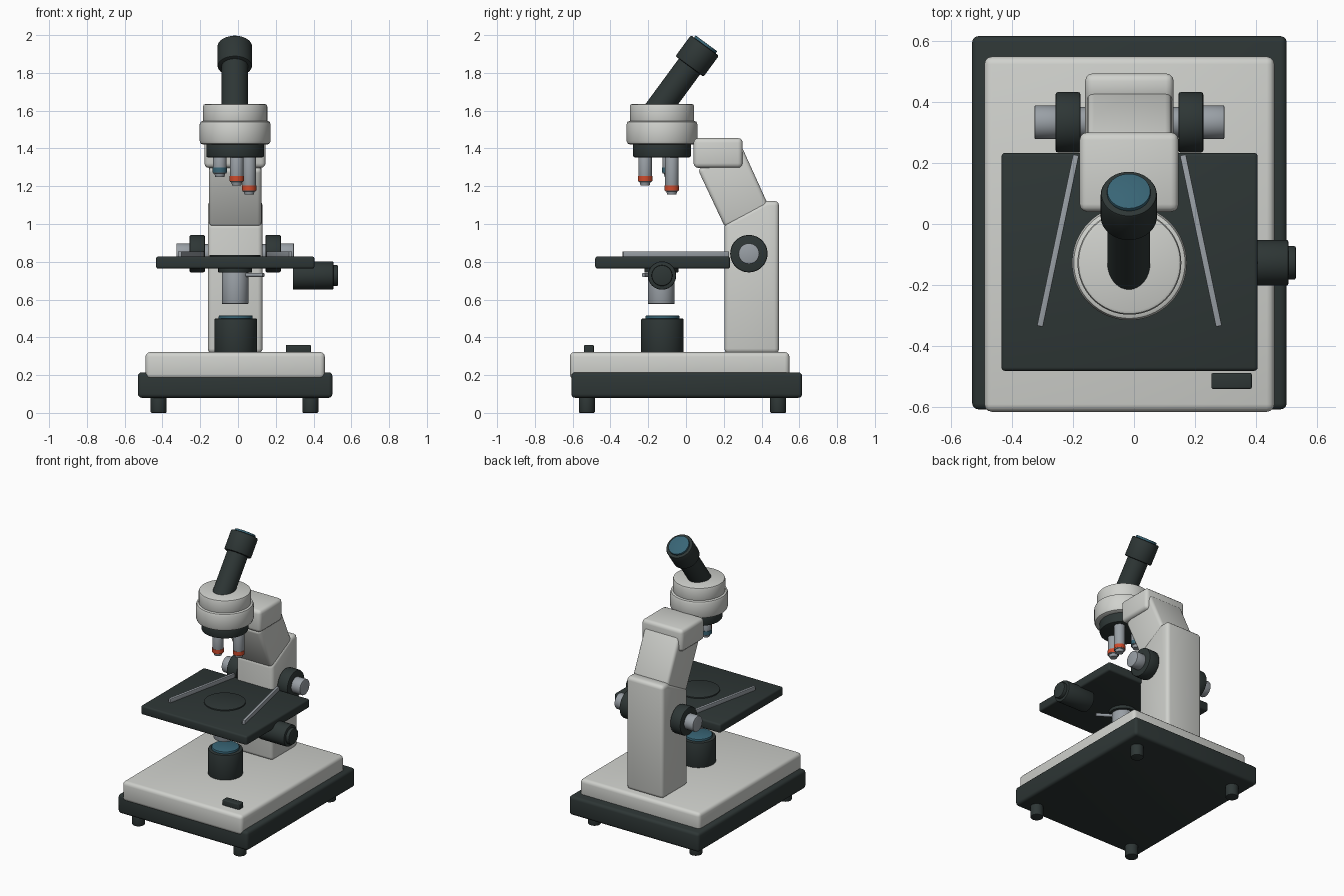
import bpy, bmesh, math
from mathutils import Vector

if "Cube" in bpy.data.objects:
    bpy.data.objects.remove(bpy.data.objects["Cube"])


def material(name, rgb):
    m = bpy.data.materials.new(name)
    m.diffuse_color = (*rgb, 1)
    m.use_nodes = True
    m.node_tree.nodes["Principled BSDF"].inputs["Base Color"].default_value = m.diffuse_color
    return m


DARK = material("dark enamel", (0.027, 0.037, 0.036))
LIGHT = material("light enamel", (0.63, 0.64, 0.61))
METAL = material("brushed metal", (0.32, 0.35, 0.38))
TEAL = material("teal glass", (0.04, 0.13, 0.18))
RED = material("red band", (0.62, 0.07, 0.025))

CX, CY = -0.015, -0.127      # optical axis


def finish(name, bm, mat, bevel=0.0, segs=3):
    bmesh.ops.recalc_face_normals(bm, faces=bm.faces)
    if bevel:
        sharp = [e for e in bm.edges if e.calc_face_angle(0) > math.radians(35)]
        bmesh.ops.bevel(bm, geom=sharp, offset=bevel, segments=segs,
                        profile=0.5, affect='EDGES', clamp_overlap=True)
    me = bpy.data.meshes.new(name)
    bm.to_mesh(me)
    bm.free()
    me.materials.append(mat)
    ob = bpy.data.objects.new(name, me)
    bpy.context.collection.objects.link(ob)
    bpy.ops.object.select_all(action='DESELECT')
    ob.select_set(True)
    bpy.context.view_layer.objects.active = ob
    bpy.ops.object.shade_smooth_by_angle(angle=math.radians(40))
    return ob


def box(name, x, y, z, mat, bevel=0.0):
    bm = bmesh.new()
    bmesh.ops.create_cube(bm, size=1)
    for v in bm.verts:
        for i, (lo, hi) in enumerate((x, y, z)):
            v.co[i] = lo if v.co[i] < 0 else hi
    return finish(name, bm, mat, bevel)


def prism(name, profile, x0, x1, mat, bevel):
    """Side profile (y, z) extruded across x."""
    bm = bmesh.new()
    face = bm.faces.new([bm.verts.new((x0, y, z)) for y, z in profile])
    ext = bmesh.ops.extrude_face_region(bm, geom=[face])["geom"]
    verts = [g for g in ext if isinstance(g, bmesh.types.BMVert)]
    bmesh.ops.translate(bm, vec=(x1 - x0, 0, 0), verts=verts)
    return finish(name, bm, mat, bevel)


def rod(name, a, b, r, mat, bevel=0.0, sides=48, r2=None):
    """Cylinder or cone between two points."""
    a, b = Vector(a), Vector(b)
    bm = bmesh.new()
    bmesh.ops.create_cone(bm, cap_ends=True, segments=sides, radius1=r,
                          radius2=r if r2 is None else r2, depth=(b - a).length)
    rot = (b - a).to_track_quat('Z', 'Y')
    for v in bm.verts:
        v.co = rot @ v.co + (a + b) / 2
    return finish(name, bm, mat, bevel, 2)


def post(name, x, y, z0, z1, r, mat, bevel=0.0, **kw):
    return rod(name, (x, y, z0), (x, y, z1), r, mat, bevel, **kw)


# Base and feet
box("base_plinth", (-0.53, 0.50), (-0.607, 0.615), (0.08, 0.215), DARK, 0.02)
box("base_cover", (-0.49, 0.46), (-0.615, 0.548), (0.18, 0.322), LIGHT, 0.025)
for x in (-0.42, 0.383):
    for y in (-0.525, 0.488):
        post("foot", x, y, 0, 0.09, 0.042, DARK, 0.005, sides=32)
box("power_switch", (0.253, 0.386), (-0.54, -0.488), (0.315, 0.36), DARK, 0.006)

# Lamp
post("lamp_housing", CX + 0.003, CY + 0.002, 0.315, 0.50, 0.113, DARK, 0.008)
post("lamp_lens", CX + 0.003, CY + 0.002, 0.49, 0.515, 0.09, TEAL, 0.004)

# Arm
prism("arm_column", [(0.203, 0.315), (0.493, 0.315), (0.493, 1.122),
                     (0.425, 1.122), (0.203, 1.0)], -0.16, 0.13, LIGHT, 0.025)
prism("arm_slope", [(0.208, 0.98), (0.44, 1.09), (0.295, 1.41), (0.062, 1.29)],
      -0.153, 0.124, LIGHT, 0.022)
box("arm_top", (-0.178, 0.146), (0.04, 0.30), (1.297, 1.455), LIGHT, 0.025)

# Focus knobs on both sides
for s in (-1, 1):
    def fx(d):
        return CX + s * d
    rod("focus_shaft", (fx(0.12), 0.333, 0.843), (fx(0.18), 0.333, 0.843), 0.05, METAL)
    rod("coarse_knob", (fx(0.16), 0.333, 0.843), (fx(0.242), 0.333, 0.843),
        0.099, DARK, 0.008)
    rod("fine_knob", (fx(0.23), 0.333, 0.843), (fx(0.311), 0.333, 0.843),
        0.055, METAL, 0.004)

# Stage with slide clips
box("stage", (-0.434, 0.405), (-0.481, 0.233), (0.764, 0.828), DARK, 0.012)
post("stage_disc", CX, CY, 0.82, 0.836, 0.135, DARK, 0.002)
for s in (-1, 1):
    a = Vector((CX + s * 0.175, 0.226, 0))
    b = Vector((CX + s * 0.293, -0.335, 0))
    side = (b - a).normalized().cross(Vector((0, 0, 1))) * 0.01
    bm = bmesh.new()
    bottom = [bm.verts.new(p + Vector((0, 0, 0.82)))
              for p in (a + side, b + side, b - side, a - side)]
    top = [bm.verts.new(v.co + Vector((0, 0, 0.035))) for v in bottom]
    bm.faces.new(bottom)
    bm.faces.new(top)
    for i in range(4):
        j = (i + 1) % 4
        bm.faces.new((bottom[i], bottom[j], top[j], top[i]))
    finish("slide_clip", bm, METAL, 0.003)

# Condenser, iris lever and stage control
post("condenser_collar", CX, CY - 0.004, 0.743, 0.775, 0.09, DARK, 0.003)
post("condenser", CX, CY - 0.004, 0.577, 0.76, 0.071, METAL, 0.004)
rod("iris_lever", (CX, CY, 0.73), (0.135, -0.225, 0.73), 0.011, METAL, sides=16)
rod("stage_knob", (0.29, -0.127, 0.727), (0.506, -0.127, 0.727), 0.075, DARK, 0.007)
rod("stage_knob_cap", (0.49, -0.127, 0.727), (0.53, -0.127, 0.727), 0.055, DARK, 0.006)

# Head and nosepiece
post("head_lower", CX, CY, 1.42, 1.547, 0.188, LIGHT, 0.02, sides=64)
post("head_upper", CX, CY, 1.53, 1.635, 0.17, LIGHT, 0.012, sides=64)
post("nosepiece", CX, CY, 1.353, 1.43, 0.153, DARK, 0.008, sides=64)

# Objectives: angle around the nosepiece, lower end, band colour
for deg, end, band in ((35, 1.155, RED), (-85, 1.205, RED), (155, 1.25, TEAL)):
    x = CX + 0.09 * math.cos(math.radians(deg))
    y = CY + 0.09 * math.sin(math.radians(deg))
    post("objective_body", x, y, end + 0.018, 1.36, 0.036, METAL, 0.003, sides=32)
    post("objective_band", x, y, end + 0.022, end + 0.05, 0.038, band, sides=32)
    post("objective_tip", x, y, end, end + 0.02, 0.024, METAL, sides=32, r2=0.03)

# Tilted eyepiece
end = Vector((CX - 0.002, 0.10, 1.945))
axis = Vector((0, 0.592, 0.806)).normalized()
rod("eyepiece_tube", end - axis * 0.47, end - axis * 0.1, 0.07, DARK)
rod("eyepiece", end - axis * 0.138, end, 0.092, DARK, 0.008)
rod("eyepiece_lens", end - axis * 0.01, end + axis * 0.014, 0.071, TEAL, 0.003)
